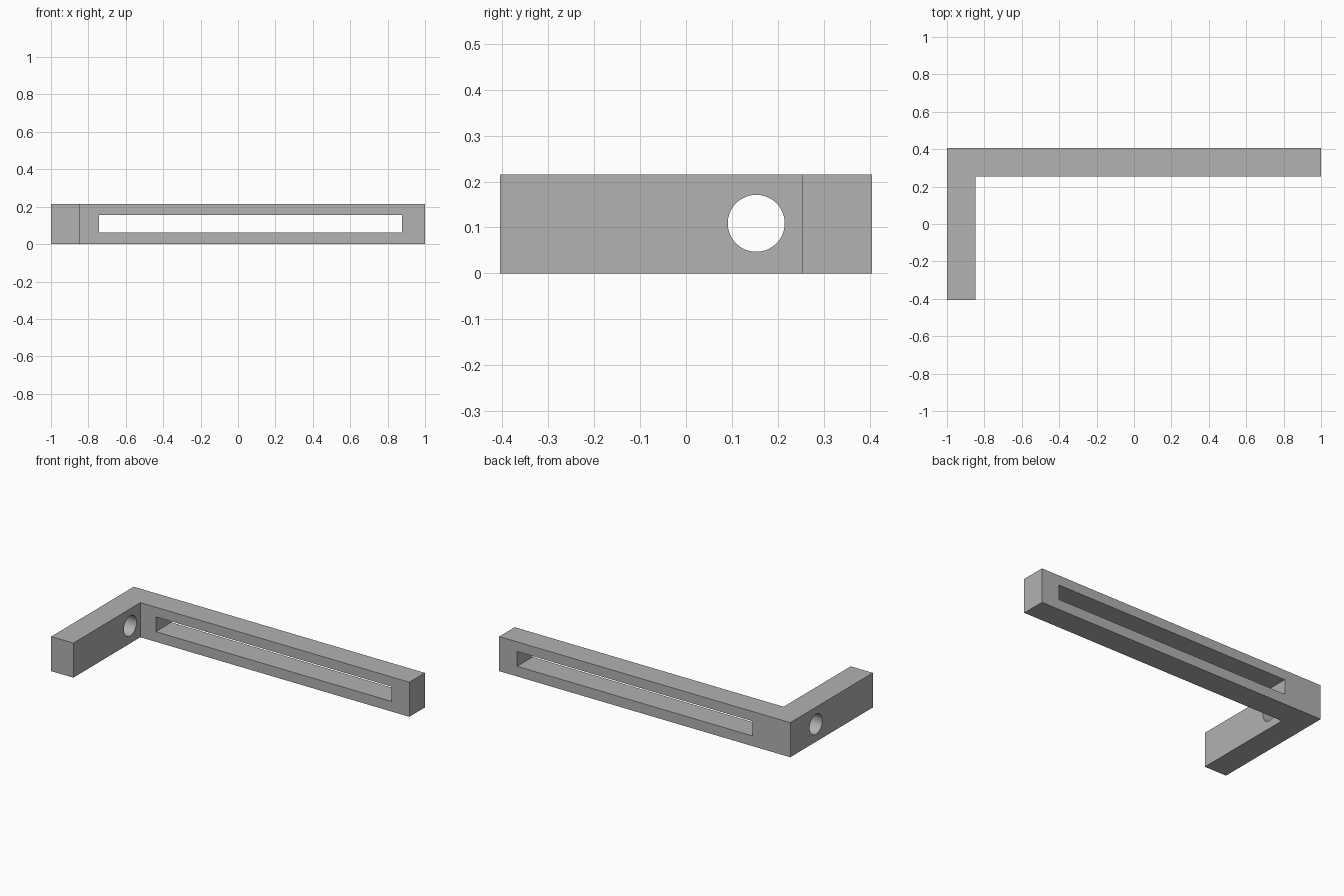
import bpy
import bmesh
from math import radians
from mathutils import Matrix, Vector

if "Cube" in bpy.data.objects:
    bpy.data.objects.remove(bpy.data.objects["Cube"], do_unlink=True)

HEIGHT, HALF_LENGTH, HALF_DEPTH, THICK = 0.215, 1.0, 0.405, 0.152

grey = bpy.data.materials.new("matte grey")
grey.use_nodes = True
colour = (0.445, 0.445, 0.445, 1)
grey.diffuse_color = colour
grey.node_tree.nodes["Principled BSDF"].inputs["Base Color"].default_value = colour


def add_object(name, bm):
    bmesh.ops.recalc_face_normals(bm, faces=bm.faces)
    mesh = bpy.data.meshes.new(name)
    bm.to_mesh(mesh)
    bm.free()
    mesh.materials.append(grey)
    obj = bpy.data.objects.new(name, mesh)
    bpy.context.collection.objects.link(obj)
    return obj


def cut(target, cutter):
    cutter.hide_render = True
    mod = target.modifiers.new(cutter.name, "BOOLEAN")
    mod.operation = "DIFFERENCE"
    mod.solver = "EXACT"
    mod.object = cutter
    bpy.ops.object.modifier_apply(modifier=mod.name)
    bpy.data.objects.remove(cutter, do_unlink=True)


# L-shaped bracket: outline extruded upwards
inner_x, inner_y = THICK - HALF_LENGTH, HALF_DEPTH - THICK
outline = [(-HALF_LENGTH, -HALF_DEPTH), (inner_x, -HALF_DEPTH), (inner_x, inner_y),
           (HALF_LENGTH, inner_y), (HALF_LENGTH, HALF_DEPTH), (-HALF_LENGTH, HALF_DEPTH)]
bm = bmesh.new()
base = bm.faces.new([bm.verts.new((x, y, 0)) for x, y in outline])
extruded = bmesh.ops.extrude_face_region(bm, geom=[base], use_keep_orig=True)
top = [v for v in extruded["geom"] if isinstance(v, bmesh.types.BMVert)]
bmesh.ops.translate(bm, verts=top, vec=Vector((0, 0, HEIGHT)))
bracket = add_object("bracket", bm)
bpy.ops.object.select_all(action="DESELECT")
bpy.context.view_layer.objects.active = bracket
bracket.select_set(True)

# Long slot through the bar
left, right, low, high = -0.742, 0.877, 0.063, 0.155
bm = bmesh.new()
place = Matrix.Translation(((left + right) / 2, HALF_DEPTH - THICK / 2, (low + high) / 2))
bmesh.ops.create_cube(bm, size=1, matrix=place @ Matrix.Diagonal((right - left, THICK * 2, high - low, 1)))
cut(bracket, add_object("slot_cutter", bm))

# Round hole through the short arm
bm = bmesh.new()
place = Matrix.Translation((THICK / 2 - HALF_LENGTH, 0.153, 0.109)) @ Matrix.Rotation(radians(90), 4, "Y")
bmesh.ops.create_cone(bm, cap_ends=True, segments=64, radius1=0.062, radius2=0.062,
                      depth=THICK * 1.2, matrix=place)
cut(bracket, add_object("hole_cutter", bm))

bpy.ops.object.shade_smooth_by_angle(angle=radians(30))
